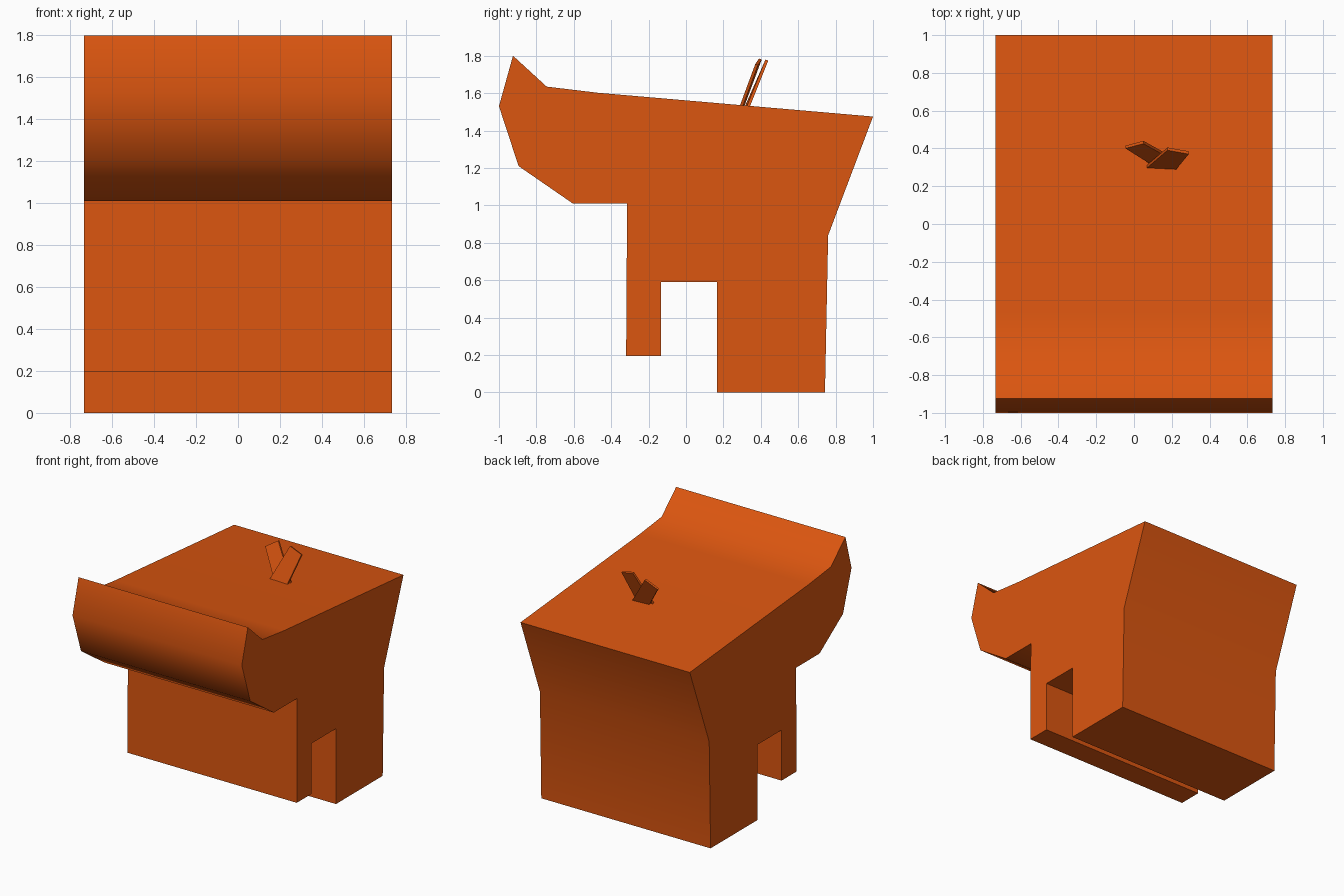
import bpy, bmesh, math
from mathutils import Vector

if "Cube" in bpy.data.objects:
    bpy.data.objects.remove(bpy.data.objects["Cube"])

orange = bpy.data.materials.new("orange")
orange.diffuse_color = (0.71, 0.092, 0.005, 1)
orange.use_nodes = True
orange.node_tree.nodes["Principled BSDF"].inputs["Base Color"].default_value = orange.diffuse_color


def prism(name, outline, offset):
    """Solid made by sweeping a flat outline along an offset."""
    bm = bmesh.new()
    face = bm.faces.new([bm.verts.new(p) for p in outline])
    ext = bmesh.ops.extrude_face_region(bm, geom=[face], use_keep_orig=True)
    moved = [g for g in ext["geom"] if isinstance(g, bmesh.types.BMVert)]
    bmesh.ops.translate(bm, verts=moved, vec=offset)
    bmesh.ops.recalc_face_normals(bm, faces=bm.faces)
    mesh = bpy.data.meshes.new(name)
    bm.to_mesh(mesh)
    bm.free()
    mesh.materials.append(orange)
    obj = bpy.data.objects.new(name, mesh)
    bpy.context.collection.objects.link(obj)
    return obj


# Body: side profile (y, z) swept across the width
HALF = 0.733
profile = [(-0.925, 1.80), (-0.745, 1.635), (-0.47, 1.602), (1.0, 1.475),
           (0.76, 0.84), (0.743, 0), (0.165, 0), (0.165, 0.59),
           (-0.135, 0.59), (-0.135, 0.195), (-0.32, 0.195), (-0.315, 1.01),
           (-0.605, 1.01), (-0.895, 1.21), (-1.0, 1.53)]
body = prism("body", [(-HALF, y, z) for y, z in profile], (2 * HALF, 0, 0))
bpy.context.view_layer.objects.active = body
body.select_set(True)
bpy.ops.object.shade_smooth_by_angle(angle=math.radians(40))

# Two thin tilted slats forming a V on the top surface
slats = {
    "right_slat": [(0.066, 0.295, 1.53), (0.222, 0.287, 1.53),
                   (0.29, 0.37, 1.755), (0.177, 0.39, 1.785)],
    "left_slat": [(0.09, 0.315, 1.53), (0.23, 0.325, 1.53),
                  (0.05, 0.425, 1.78), (-0.045, 0.40, 1.72)],
}
for name, pts in slats.items():
    prism(name, pts, Vector((0, 0.015, -0.005)))
